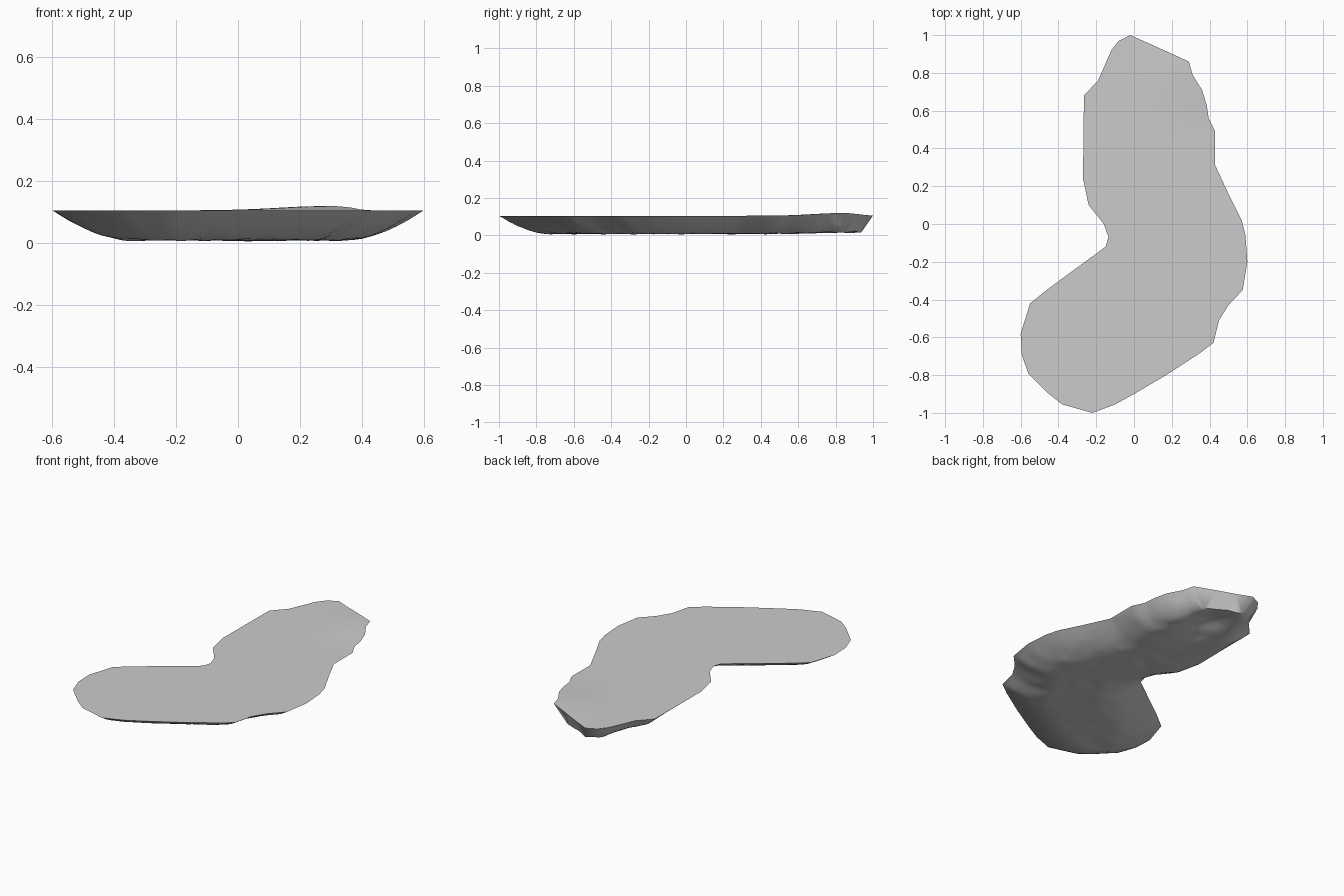
import bpy, math
from mathutils import Vector, noise
from mathutils.geometry import delaunay_2d_cdt, intersect_point_line

if "Cube" in bpy.data.objects:
    bpy.data.objects.remove(bpy.data.objects["Cube"])

# shoreline, clockwise from the back tip; the first 3 segments are the steep cut end
SHORE = [(-.02, 1), (.07, .96), (.17, .915), (.29, .86), (.31, .79), (.36, .71), (.385, .63),
         (.395, .56), (.43, .49), (.43, .31), (.5, .16), (.57, .02), (.59, -.06), (.6, -.2),
         (.575, -.35), (.5, -.43), (.45, -.51), (.42, -.63), (.34, -.69), (.17, -.8), (0, -.9),
         (-.1, -.955), (-.22, -1), (-.38, -.955), (-.45, -.9), (-.56, -.79), (-.595, -.69),
         (-.6, -.58), (-.55, -.42), (-.45, -.34), (-.15, -.12), (-.135, -.07), (-.16, 0),
         (-.24, .1), (-.27, .24), (-.265, .68), (-.19, .76), (-.12, .92), (-.08, .97)]
shore = [Vector(p) for p in reversed(SHORE)]
N = len(shore)
CUT = {tuple(Vector(p)) for p in SHORE[:4]}
WATER = 0.105


def seg_dist(p, a, b):
    q, t = intersect_point_line(p, a, b)
    return (p - a.lerp(b, max(0, min(1, t))).to_2d()).length


def water_z(p):
    # surface swells slightly at the back right corner
    return WATER + .015 * math.exp(-((p.x - .3) ** 2 + (p.y - .84) ** 2) / .05)


def bank(p):
    # 0 on the shore, 1 on the pond floor; steeper toward the back
    k = max(0, min(1, (p.y - .3) / .6))
    wide = .24 - .15 * k
    t = 9
    for i in range(N):
        a, b = shore[i], shore[(i + 1) % N]
        w = .04 if tuple(a) in CUT and tuple(b) in CUT else wide
        t = min(t, seg_dist(p, a, b) / w)
    return min(1, t)


def bed_z(p):
    t = bank(p)
    drop = 1 - (1 - t) ** 1.7
    top = water_z(p)
    z = top + (.009 - top) * drop
    z += .006 * noise.noise(Vector((p.x * 14, p.y * 14, 3))) * t
    # raised hollow near the cut end
    z += .04 * t * math.exp(-((p.x - .08) / .09) ** 2 - ((p.y - .73) / .17) ** 2)
    return max(0, z)


def fill(name, extra, height, flip):
    pts = shore + extra
    edges = [(i, (i + 1) % N) for i in range(N)]
    co, _, faces, *_ = delaunay_2d_cdt(pts, edges, [], 1, 1e-5)
    if flip:
        faces = [f[::-1] for f in faces]
    me = bpy.data.meshes.new(name)
    me.from_pydata([(p.x, p.y, height(p)) for p in co], [], faces)
    ob = bpy.data.objects.new(name, me)
    bpy.context.collection.objects.link(ob)
    bpy.context.view_layer.objects.active = ob
    ob.select_set(True)
    bpy.ops.object.shade_smooth_by_angle(angle=math.radians(40))
    ob.select_set(False)
    return ob


# grid of inner points, plus a row along the foot of the cut end
step = .025
grid = [Vector((-.6 + step * (i + .5 * (j % 2)), -1 + step * j))
        for i in range(49) for j in range(81)]
a, b = Vector(SHORE[0]), Vector(SHORE[3])
inward = Vector((b.y - a.y, a.x - b.x)).normalized() * .042
foot = [a.lerp(b, i / 14) + inward for i in range(1, 14)]
clear = [p for p in grid
         if min(seg_dist(p, shore[i], shore[(i + 1) % N]) for i in range(N)) > .012
         and seg_dist(p, a, b) > .05]

fill("pond_bed", clear + foot, bed_z, True)
fill("water_surface", clear[::3], water_z, False)
